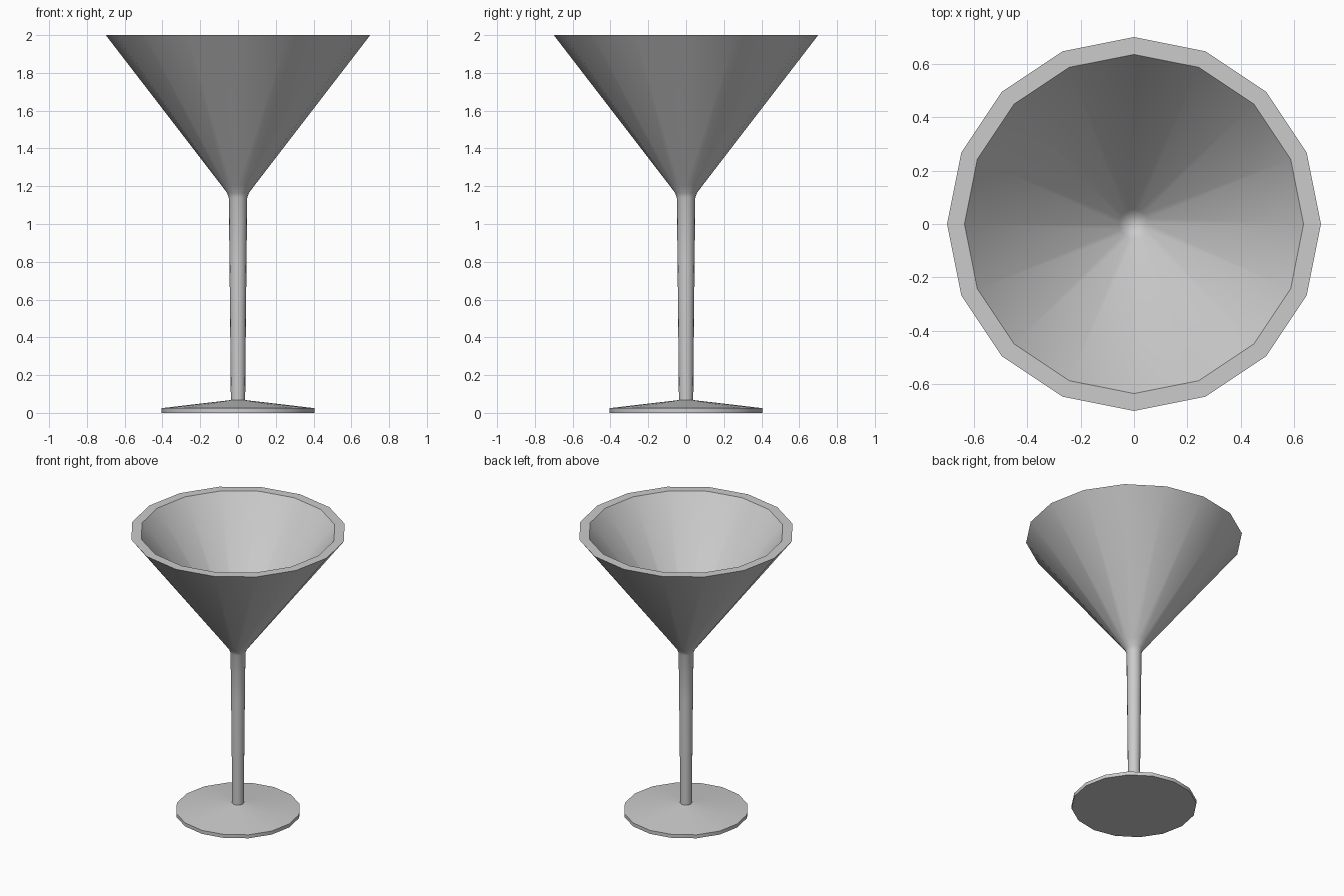
import bpy, bmesh, math

if "Cube" in bpy.data.objects:
    bpy.data.objects.remove(bpy.data.objects["Cube"])

SIDES = 16

# Half profile (radius, height): foot, stem, outer bowl, rim, inner bowl
PROFILE = [
    (0, 0), (0.405, 0), (0.405, 0.025), (0.038, 0.068),      # foot
    (0.041, 0.4), (0.045, 0.8), (0.049, 1.14),               # tapered stem
    (0.058, 1.165), (0.092, 1.21), (0.7, 2.0),               # outer bowl
    (0.635, 2.0), (0.055, 1.245), (0.03, 1.225), (0, 1.218), # rim and inside
]


def lathe(name, profile, sides):
    bm = bmesh.new()
    verts = [bm.verts.new((r, 0, z)) for r, z in profile]
    edges = [bm.edges.new(pair) for pair in zip(verts, verts[1:])]
    bmesh.ops.spin(bm, geom=verts + edges, cent=(0, 0, 0), axis=(0, 0, 1),
                   angle=math.tau, steps=sides, use_merge=True)
    bmesh.ops.remove_doubles(bm, verts=bm.verts, dist=0.0005)
    bmesh.ops.recalc_face_normals(bm, faces=bm.faces)
    mesh = bpy.data.meshes.new(name)
    bm.to_mesh(mesh)
    bm.free()
    obj = bpy.data.objects.new(name, mesh)
    bpy.context.collection.objects.link(obj)
    return obj


# Cocktail glass turned in one piece
glass = lathe("cocktail_glass", PROFILE, SIDES)
bpy.context.view_layer.objects.active = glass
glass.select_set(True)
bpy.ops.object.shade_smooth_by_angle(angle=math.radians(40))
